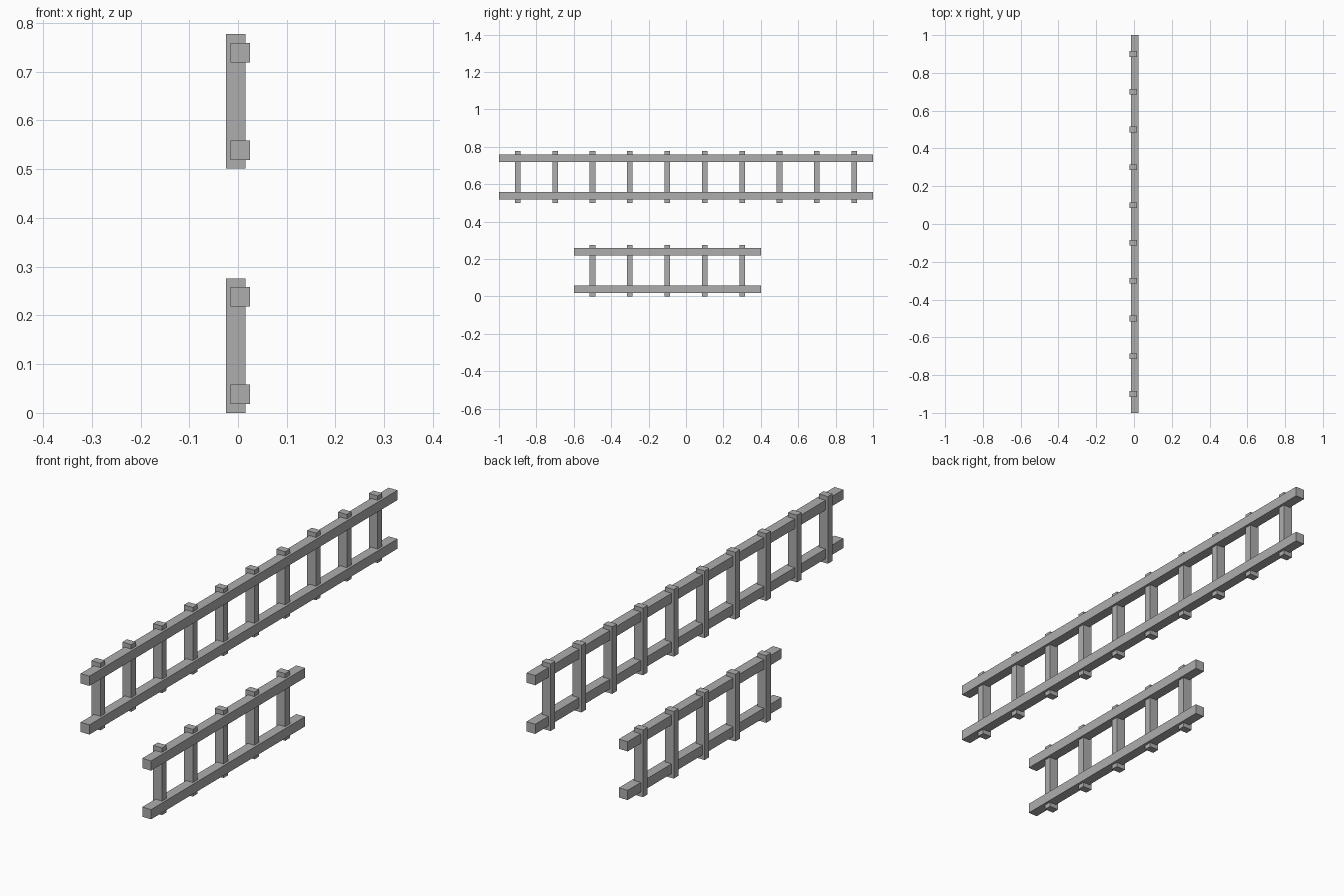
import bpy

if "Cube" in bpy.data.objects:
    bpy.data.objects.remove(bpy.data.objects["Cube"])

grey = bpy.data.materials.new("grey")
grey.diffuse_color = (0.42, 0.42, 0.42, 1)
grey.use_nodes = True
grey.node_tree.nodes["Principled BSDF"].inputs["Base Color"].default_value = grey.diffuse_color


def box(name, centre, size):
    bpy.ops.mesh.primitive_cube_add(size=1, location=centre)
    ob = bpy.context.object
    ob.name = name
    ob.scale = size
    bpy.ops.object.transform_apply(location=False, rotation=False, scale=True)
    ob.data.materials.append(grey)
    return ob


def ladder(name, y0, length, z0):
    # two long rails, set slightly to the right of the rungs
    for side, z in (("lower", 0.038), ("upper", 0.238)):
        box(f"{name}_{side}_rail", (0.005, y0 + length / 2, z0 + z), (0.04, length, 0.04))
    # evenly spaced rungs that stick out past both rails
    for i in range(round(length / 0.2)):
        box(f"{name}_rung_{i + 1}", (-0.005, y0 + 0.1 + 0.2 * i, z0 + 0.138),
            (0.04, 0.03, 0.276))


ladder("long_ladder", -1.0, 2.0, 0.501)
ladder("short_ladder", -0.6, 1.0, 0.0)
